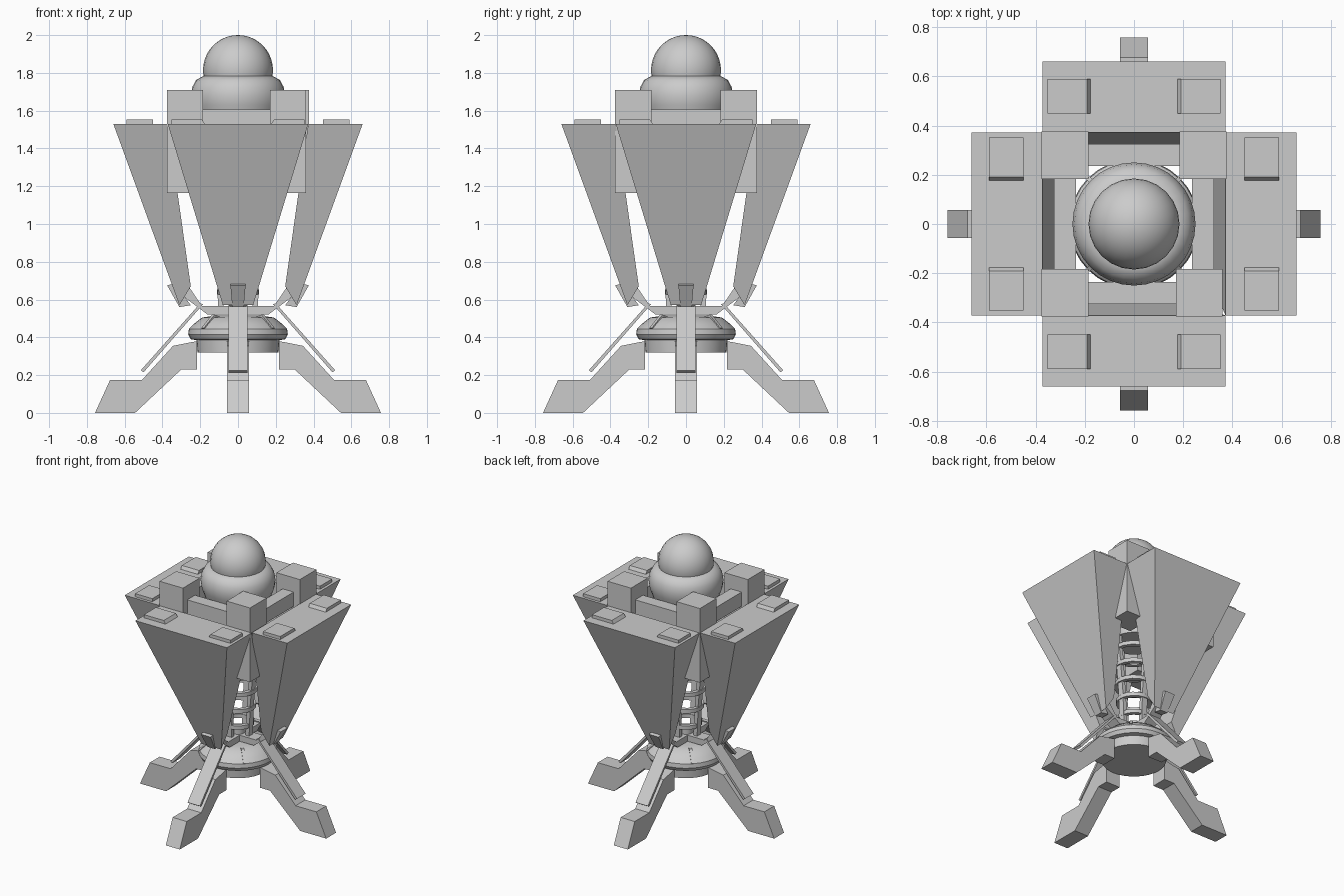
import bpy, bmesh, math
from mathutils import Matrix, Vector

if "Cube" in bpy.data.objects:
    bpy.data.objects.remove(bpy.data.objects["Cube"])


def finish(bm, name, smooth=False):
    bmesh.ops.recalc_face_normals(bm, faces=bm.faces)
    me = bpy.data.meshes.new(name)
    bm.to_mesh(me)
    bm.free()
    ob = bpy.data.objects.new(name, me)
    bpy.context.collection.objects.link(ob)
    if smooth:
        bpy.ops.object.select_all(action='DESELECT')
        ob.select_set(True)
        bpy.context.view_layer.objects.active = ob
        bpy.ops.object.shade_smooth_by_angle(angle=math.radians(35))
    return ob


def add_prism(bm, profile, widths, offset=0.0, turn=0.0):
    """Closed (radius, z) profile, extruded sideways; widths are half-widths per point."""
    if not isinstance(widths, (list, tuple)):
        widths = [widths] * len(profile)
    rot = Matrix.Rotation(turn, 3, 'Z')
    sides = [[bm.verts.new(rot @ Vector((r, offset + s * w, z)))
              for (r, z), w in zip(profile, widths)] for s in (-1, 1)]
    n = len(profile)
    bm.faces.new(sides[0])
    bm.faces.new(sides[1][::-1])
    for i in range(n):
        j = (i + 1) % n
        bm.faces.new((sides[0][i], sides[0][j], sides[1][j], sides[1][i]))


def around(name, profile, widths, start=0.0, offsets=(0.0,)):
    """Four copies of a prism around the z axis."""
    for k in range(4):
        bm = bmesh.new()
        for o in offsets:
            add_prism(bm, profile, widths, o, math.radians(start + 90 * k))
        finish(bm, f"{name}_{k + 1}")


def lathe(name, profile, seg=32):
    """Revolve a (radius, z) profile that starts and ends on the axis."""
    bm = bmesh.new()
    vs = [bm.verts.new((r, 0, z)) for r, z in profile]
    es = [bm.edges.new(p) for p in zip(vs, vs[1:])]
    bmesh.ops.spin(bm, geom=vs + es, axis=(0, 0, 1), cent=(0, 0, 0),
                   angle=math.tau, steps=seg, use_duplicate=False)
    bmesh.ops.remove_doubles(bm, verts=bm.verts, dist=1e-4)
    return finish(bm, name, True)


def box(name, x0, x1, y0, y1, z0, z1):
    bm = bmesh.new()
    bmesh.ops.create_cube(bm, size=1)
    bmesh.ops.scale(bm, vec=(x1 - x0, y1 - y0, z1 - z0), verts=bm.verts)
    bmesh.ops.translate(bm, vec=((x0 + x1) / 2, (y0 + y1) / 2, (z0 + z1) / 2), verts=bm.verts)
    return finish(bm, name)


# legs with splayed feet
around("leg", [(.757, 0), (.677, .175), (.508, .175), (.344, .355), (.217, .38),
               (.217, .23), (.30, .23), (.545, 0)], .057)

# flat strut plates from the brackets down to the legs
around("leg_strut", [(.185, .575), (.20, .58), (.515, .225), (.50, .215)], .05)

# brackets carrying the pods
around("pod_bracket", [(.04, .52), (.16, .52), (.30, .625), (.265, .675), (.19, .565), (.04, .565)], .045)

# base disc with bulging flange
lathe("base_disc", [(0, .32), (.215, .32), (.22, .385), (.25, .39), (.264, .415), (.26, .445),
                    (.235, .47), (.19, .505), (.12, .515), (0, .515)])
around("flange_fin", [(.15, .49), (.15, .515), (.185, .52), (.265, .45), (.25, .435)], .01, 45)
lathe("neck", [(0, .5), (.05, .5), (.05, .6), (0, .6)], 16)

# four tapering hopper pods
around("pod", [(.372, 1.53), (.66, 1.53), (.31, .57), (.25, .67)], [.372, .372, .08, .09])
around("pod_end_plate", [(.375, .675), (.335, .685), (.25, .57), (.31, .56)], [.04, .04, .03, .03])

# raised pads on the pod tops, sloped on the inner edge
for k in range(4):
    bm = bmesh.new()
    rot = Matrix.Rotation(k * math.pi / 2, 3, 'Z')
    for s in (-1, 1):
        ring = [[bm.verts.new(rot @ Vector((r, s * t, z)))
                 for t, z in ((.17, 1.52), (.19, 1.553), (.352, 1.553), (.352, 1.52))]
                for r in (.45, .59)]
        bm.faces.new(ring[0])
        bm.faces.new(ring[1][::-1])
        for i in range(4):
            j = (i + 1) % 4
            bm.faces.new((ring[0][i], ring[0][j], ring[1][j], ring[1][i]))
    finish(bm, f"pod_pads_{k + 1}")

# corner blocks between the pods
for i, (sx, sy) in enumerate(((1, 1), (-1, 1), (-1, -1), (1, -1))):
    dx = -.015 if (sx, sy) == (1, -1) else 0
    xs = sorted((sx * .185 + dx, sx * .375 + dx))
    ys = sorted((sy * .182, sy * .375))
    box(f"corner_block_{i + 1}", *xs, *ys, 1.165, 1.71)

# beams joining the blocks
around("top_beam", [(.235, 1.50), (.325, 1.50), (.325, 1.605), (.235, 1.605)], .20)

# open lattice tower: posts and rungs
around("tower_post", [(.075, .55), (.105, .55), (.115, .80), (.16, 1.3), (.13, 1.3), (.09, .80)], .022)
for i in range(5):
    z = .64 + .125 * i
    r = .095 + .045 * i / 4
    bm = bmesh.new()
    prof = [(r - .015, z - .014), (r + .015, z - .014), (r + .015, z + .014), (r - .015, z + .014)]
    vs = [bm.verts.new((a, 0, b)) for a, b in prof]
    es = [bm.edges.new((vs[j], vs[(j + 1) % 4])) for j in range(4)]
    bmesh.ops.spin(bm, geom=vs + es, axis=(0, 0, 1), cent=(0, 0, 0), angle=math.tau, steps=16)
    bmesh.ops.remove_doubles(bm, verts=bm.verts, dist=1e-4)
    finish(bm, f"tower_rung_{i + 1}", True)

# rounded body and dome
lathe("body_bulge", [(0, 1.22), (.15, 1.22), (.19, 1.45), (.225, 1.58), (.243, 1.63), (.25, 1.68),
                     (.242, 1.725), (.222, 1.762), (.185, 1.783), (0, 1.79)])
lathe("dome", [(0, 1.77)] + [(.185 * math.cos(a), 1.815 + .185 * math.sin(a))
                             for a in (math.radians(-14 + 8 * i) for i in range(13))] + [(0, 2.0)], 24)
